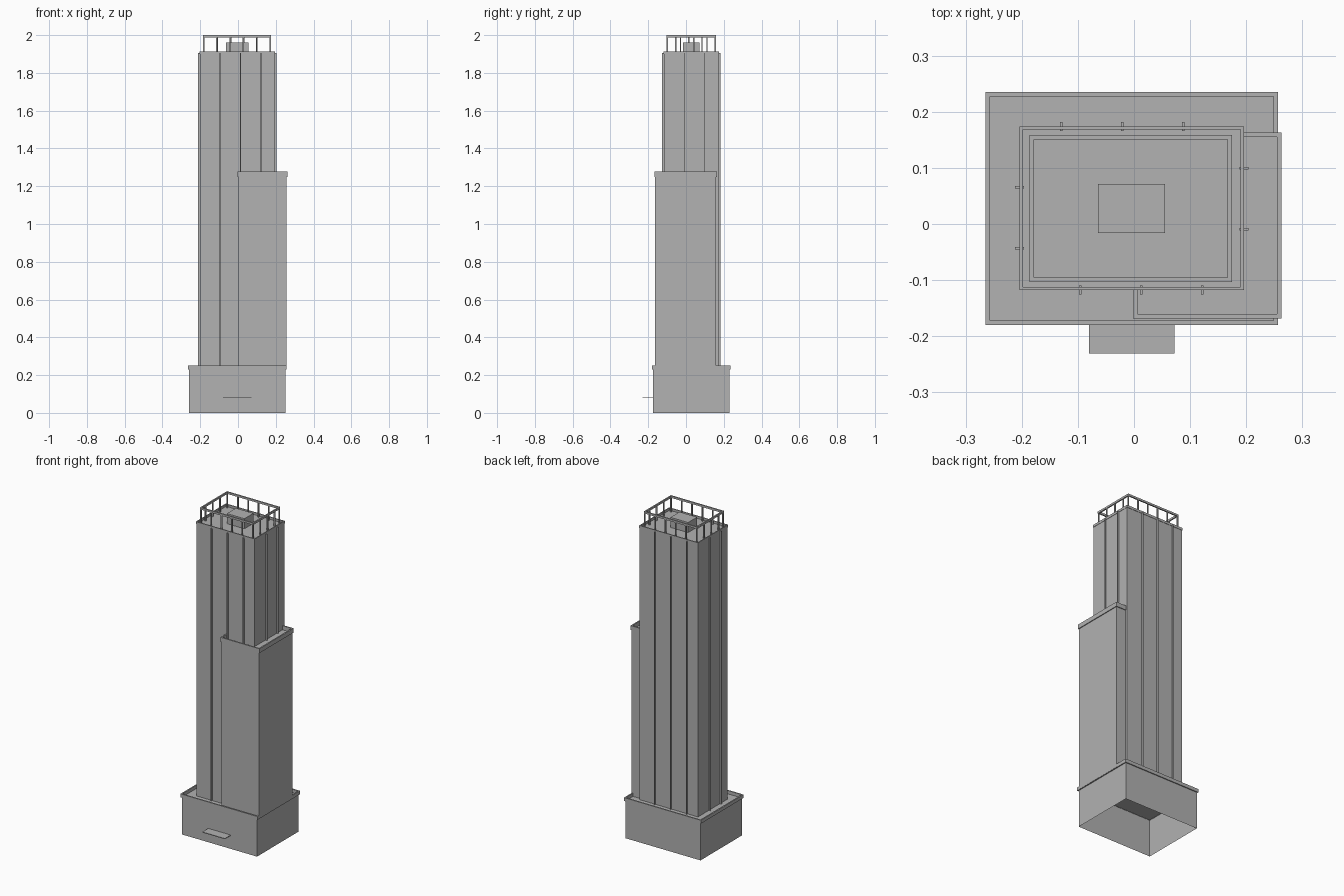
import bpy
import bmesh

cube = bpy.data.objects.get("Cube")
if cube:
    bpy.data.objects.remove(cube, do_unlink=True)

grey = bpy.data.materials.new("concrete_grey")
grey.use_nodes = True
colour = (0.445, 0.445, 0.445, 1)
grey.diffuse_color = colour
grey.node_tree.nodes["Principled BSDF"].inputs["Base Color"].default_value = colour


def finish(name, bm):
    bmesh.ops.recalc_face_normals(bm, faces=bm.faces)
    mesh = bpy.data.meshes.new(name)
    bm.to_mesh(mesh)
    bm.free()
    mesh.materials.append(grey)
    obj = bpy.data.objects.new(name, mesh)
    bpy.context.collection.objects.link(obj)
    return obj


def corners(bm, rect, z):
    x0, x1, y0, y1 = rect
    return [bm.verts.new((x, y, z)) for x, y in ((x0, y0), (x1, y0), (x1, y1), (x0, y1))]


def add_box(bm, rect, z0, z1, bottom=True):
    low, high = corners(bm, rect, z0), corners(bm, rect, z1)
    for i in range(4):
        j = (i + 1) % 4
        bm.faces.new((low[i], low[j], high[j], high[i]))
    bm.faces.new(high)
    if bottom:
        bm.faces.new(low[::-1])


def box(name, rect, z0, z1, bottom=True):
    bm = bmesh.new()
    add_box(bm, rect, z0, z1, bottom)
    return finish(name, bm)


def grow(rect, d):
    x0, x1, y0, y1 = rect
    return (x0 - d, x1 + d, y0 - d, y1 + d)


def frame(name, rect, width, z0, z1):
    """Rectangular ring whose outer outline is rect."""
    bm = bmesh.new()
    inner = grow(rect, -width)
    loops = [corners(bm, r, z) for r, z in ((rect, z0), (rect, z1), (inner, z1), (inner, z0))]
    for k in range(4):
        a, b = loops[k], loops[(k + 1) % 4]
        for i in range(4):
            j = (i + 1) % 4
            bm.faces.new((a[i], a[j], b[j], b[i]))
    return finish(name, bm)


def walk(rect, step, skip_corner):
    """Points spaced along each side, counted from its starting corner."""
    x0, x1, y0, y1 = rect
    sides = (((x0, y0), (1, 0), x1 - x0), ((x1, y0), (0, 1), y1 - y0),
             ((x1, y1), (-1, 0), x1 - x0), ((x0, y1), (0, -1), y1 - y0))
    for (x, y), (dx, dy), length in sides:
        k = 1 if skip_corner else 0
        while k * step < length - step * 0.2:
            yield x + dx * k * step, y + dy * k * step, dx, dy
            k += 1


# Podium, open underneath, with its parapet and entrance canopy
podium = (-0.259, 0.251, -0.174, 0.229)
box("podium", podium, 0, 0.23, bottom=False)
frame("podium_parapet", grow(podium, 0.006), 0.008, 0.229, 0.25)
box("entrance_canopy", (-0.08, 0.072, -0.231, -0.174), 0.081, 0.085)

# Lower wing wrapped around one corner of the tower
wing = (0.003, 0.258, -0.163, 0.158)
box("wing", wing, 0.23, 1.252)
frame("wing_parapet", grow(wing, 0.005), 0.008, 1.25, 1.277)

# Main tower with a shallow roof edge
tower = (-0.202, 0.194, -0.116, 0.172)
box("tower", tower, 0.23, 1.9)
frame("tower_parapet", grow(tower, 0.002), 0.006, 1.899, 1.914)

# Thin vertical fins on all four tower walls
fins = bmesh.new()
for x, y, dx, dy in walk(grow(tower, 0.002), 0.1085, True):
    hx, hy = (0.0022, 0.008) if dx else (0.008, 0.0022)
    add_box(fins, (x - hx, x + hx, y - hy, y + hy), 0.23, 1.905)
finish("tower_fins", fins)

# Rooftop plant room
box("roof_plant_room", (-0.064, 0.055, -0.016, 0.071), 1.9, 1.962)

# Roof railing
rail = (-0.182, 0.171, -0.099, 0.155)
frame("roof_rail", grow(rail, 0.004), 0.008, 1.988, 2.0)
posts = bmesh.new()
for x, y, dx, dy in walk(rail, 0.07, False):
    add_box(posts, grow((x, x, y, y), 0.0035), 1.9, 1.99)
finish("rail_posts", posts)
